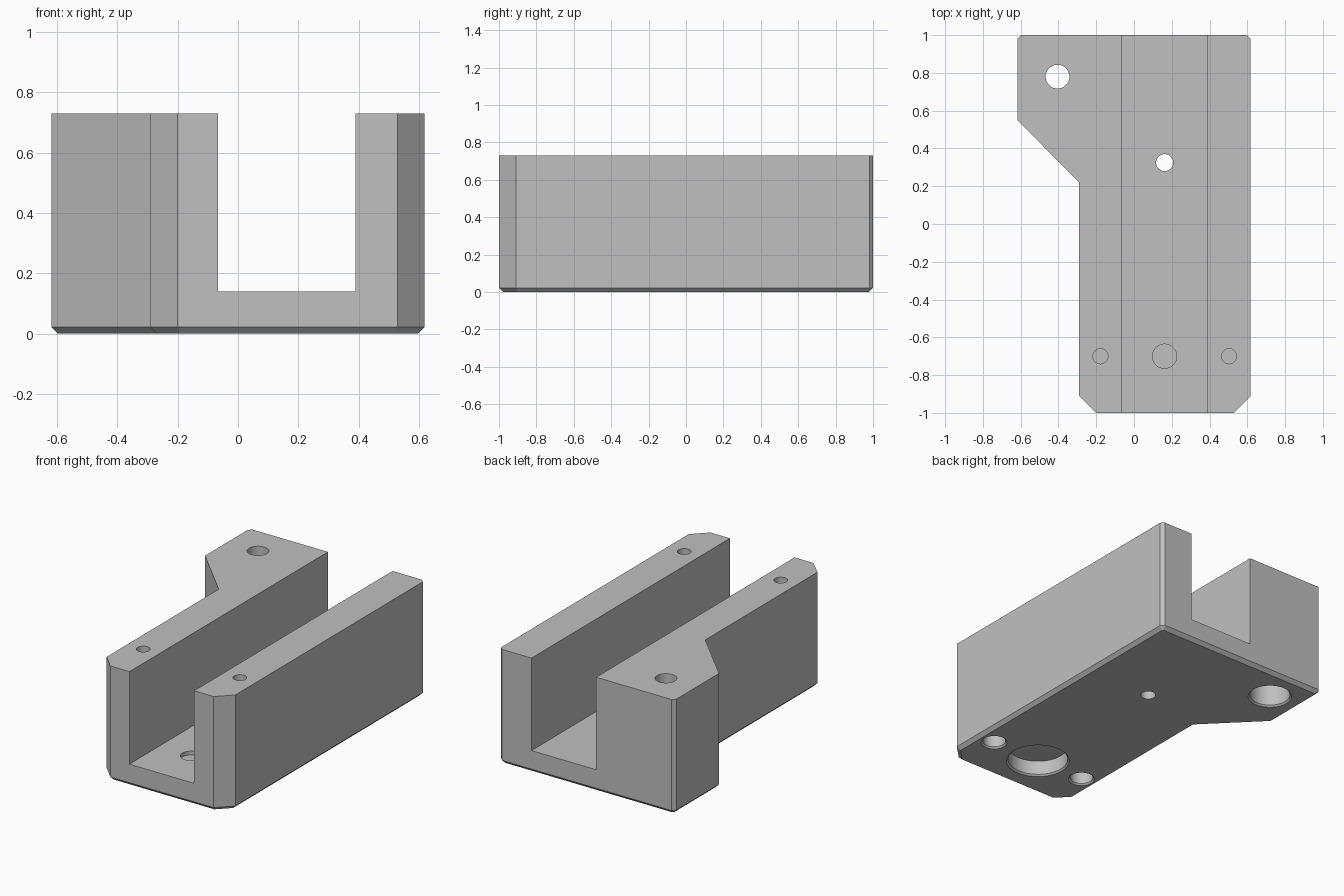
import bpy, bmesh, math

cube = bpy.data.objects.get("Cube")
if cube:
    bpy.data.objects.remove(cube, do_unlink=True)

HEIGHT = 0.73
FLOOR = 0.14
SIDES = 48

grey = bpy.data.materials.new("plain grey")
grey.use_nodes = True
colour = (0.53, 0.53, 0.53, 1)
grey.diffuse_color = colour
grey.node_tree.nodes["Principled BSDF"].inputs["Base Color"].default_value = colour


def make_object(name, bm):
    bmesh.ops.recalc_face_normals(bm, faces=bm.faces)
    mesh = bpy.data.meshes.new(name)
    bm.to_mesh(mesh)
    bm.free()
    mesh.materials.append(grey)
    obj = bpy.data.objects.new(name, mesh)
    bpy.context.collection.objects.link(obj)
    return obj


def prism(name, outline, z0, z1, chamfer=0):
    """Extrude an outline upward, with an optional chamfer round its base."""
    bm = bmesh.new()
    base = bm.faces.new([bm.verts.new((x, y, z0)) for x, y in outline])
    top = bmesh.ops.extrude_face_region(bm, geom=[base], use_keep_orig=True)
    for v in top["geom"]:
        if isinstance(v, bmesh.types.BMVert):
            v.co.z = z1
    if chamfer:
        bmesh.ops.recalc_face_normals(bm, faces=bm.faces)
        rim = [e for e in bm.edges if all(v.co.z == z0 for v in e.verts)]
        bmesh.ops.bevel(bm, geom=rim, offset=chamfer, segments=1, affect='EDGES')
    return make_object(name, bm)


def turned(name, x, y, profile):
    """Closed round cutter made from (radius, height) steps."""
    bm = bmesh.new()
    rings = []
    for r, z in profile:
        rings.append([bm.verts.new((x + r * math.cos(2 * math.pi * i / SIDES),
                                    y + r * math.sin(2 * math.pi * i / SIDES), z))
                      for i in range(SIDES)])
    for low, high in zip(rings, rings[1:]):
        for i in range(SIDES):
            j = (i + 1) % SIDES
            bm.faces.new((low[i], low[j], high[j], high[i]))
    bm.faces.new(rings[0])
    bm.faces.new(rings[-1])
    return make_object(name, bm)


def bore(r, depth):
    """Profile of a hole from below with a chamfered mouth."""
    return [(r + 0.02, -0.01), (r, 0.01), (r, depth)]


# Body with the side lug at the back
outline = [(-0.20, -1), (0.528, -1), (0.618, -0.91), (0.618, 0.98), (0.598, 1),
           (-0.598, 1), (-0.618, 0.98), (-0.618, 0.55), (-0.29, 0.22), (-0.29, -0.91)]
body = prism("channel_body", outline, 0, HEIGHT, chamfer=0.022)

# Lengthwise channel
cutters = [prism("channel_cutter", [(-0.066, -1.1), (0.39, -1.1), (0.39, 1.1), (-0.066, 1.1)],
                 FLOOR, HEIGHT + 0.1)]

# Lug bolt hole with a wide seat below, and the floor hole
TOP = HEIGHT + 0.1
cutters.append(turned("lug_hole_cutter", -0.405, 0.78,
                      bore(0.12, 0.4) + [(0.063, 0.4), (0.063, TOP)]))
cutters.append(turned("floor_hole_cutter", 0.162, 0.325, [(0.045, -0.1), (0.045, 0.3)]))

# Wide blind bore below and shallow recess above it
cutters.append(turned("wide_bore_cutter", 0.162, -0.70, bore(0.178, 0.1)))
cutters.append(turned("recess_cutter", 0.162, -0.70, [(0.064, 0.115), (0.064, 0.3)]))

# Blind holes in both ends of each wall
for side, x in (("right", -0.178), ("left", 0.503)):
    cutters.append(turned(side + "_foot_cutter", x, -0.70, bore(0.068, 0.15)))
    cutters.append(turned(side + "_top_cutter", x, -0.70, [(0.04, 0.42), (0.04, TOP)]))

# Cut everything out of the body
bpy.context.view_layer.objects.active = body
body.select_set(True)
for cutter in cutters:
    mod = body.modifiers.new(cutter.name, 'BOOLEAN')
    mod.operation = 'DIFFERENCE'
    mod.solver = 'EXACT'
    mod.object = cutter
    bpy.ops.object.modifier_apply(modifier=mod.name)
    bpy.data.objects.remove(cutter, do_unlink=True)

bpy.ops.object.shade_smooth_by_angle(angle=math.radians(20))
